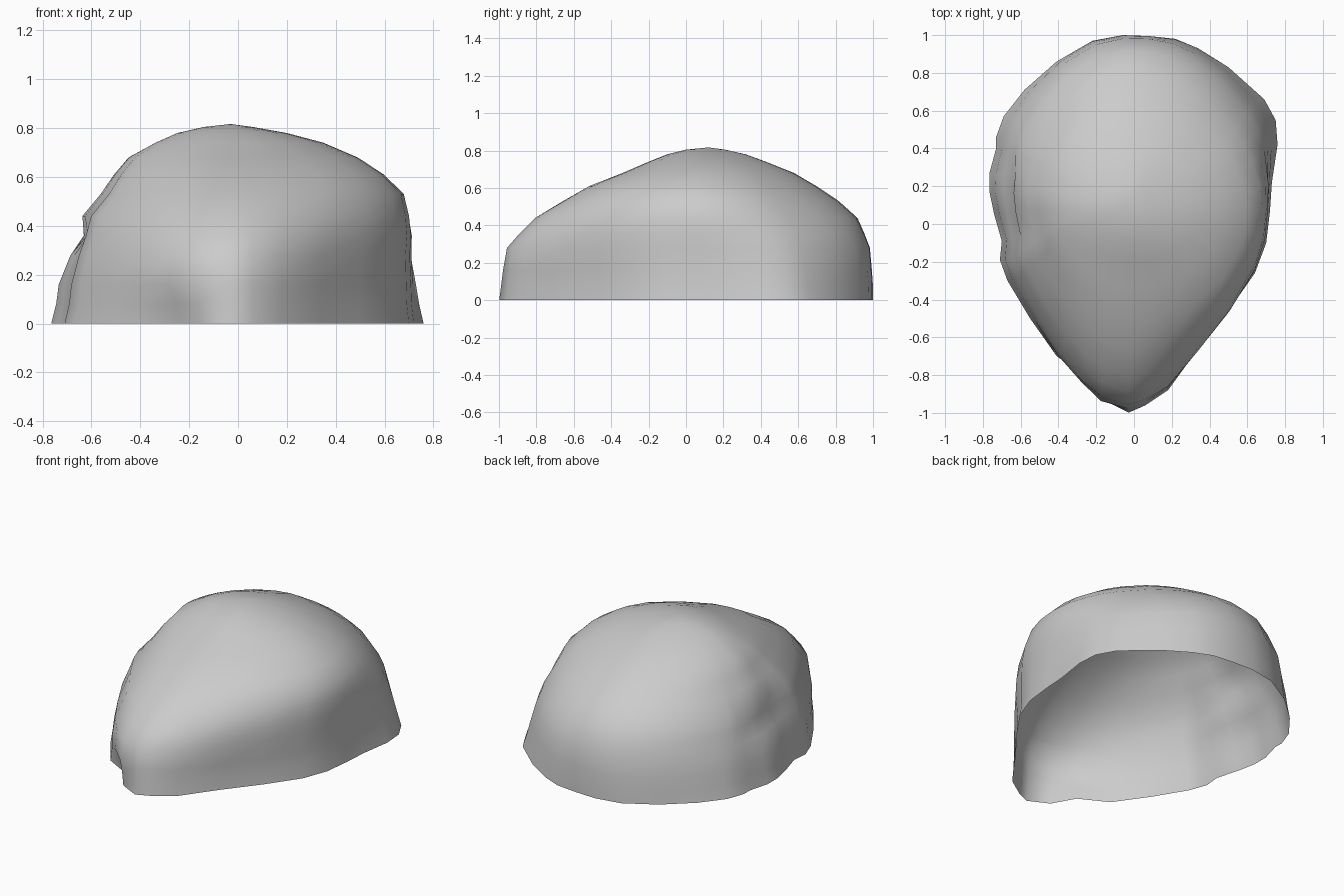
import bpy, bmesh
from math import exp, hypot

if "Cube" in bpy.data.objects:
    bpy.data.objects.remove(bpy.data.objects["Cube"])

# Plan outline of the open rim, clockwise from the narrow front tip
RIM = [(-.03, -1), (-.19, -.97), (-.30, -.86), (-.42, -.71), (-.55, -.5),
       (-.67, -.3), (-.71, -.19), (-.70, -.09), (-.74, .05), (-.765, .17),
       (-.765, .27), (-.73, .40), (-.73, .46), (-.69, .57), (-.58, .71),
       (-.41, .86), (-.22, .97), (-.06, 1), (.08, .995), (.22, .98),
       (.34, .93), (.50, .83), (.69, .66), (.75, .55), (.76, .42),
       (.73, .22), (.72, .07), (.70, -.1), (.64, -.26), (.5, -.46),
       (.34, -.66), (.18, -.88), (.06, -.96)]

# Section extents: z, left, right, front, back
LEVELS = [(0, -.765, .76, -1, 1), (.08, -.745, .75, -.99, 1),
          (.16, -.735, .745, -.98, .995),
          (.28, -.70, .735, -.96, .985), (.36, -.67, .735, -.89, .955),
          (.44, -.645, .72, -.81, .92), (.53, -.565, .69, -.66, .82),
          (.61, -.51, .60, -.52, .70), (.68, -.45, .49, -.34, .58),
          (.74, -.34, .35, -.2, .43), (.78, -.25, .2, -.1, .32),
          (.805, -.14, .06, 0, .21)]
APEX_Y = .1


def section_point(x, y, z, left, right, front, back):
    # Rim outline in unit coordinates, eased into a rounded section towards the top
    u = x / .765 if x < 0 else x / .76
    v = (y - APEX_Y) / (1 + APEX_Y if y < APEX_Y else 1 - APEX_Y)
    r = hypot(u, v)
    t = min(1, z / .42) if r > 1 else min(1, (z / (.64 if x > 0 else .75)) ** 2)
    # Fullness of each diagonal quarter
    if v > 0:
        bulge = -.06 if u > 0 else -.01
        bulge *= min(1, max(0, (z - .3) / .2))
    else:
        bulge = .02 if u > 0 else -.04
    goal = 1 + bulge * 2 * abs(u * v) / r ** 2
    k = (r + (goal - r) * t) / r
    px = u * k * (-left if x < 0 else right)
    py = APEX_Y + v * k * (APEX_Y - front if y < APEX_Y else back - APEX_Y)
    # Pinched dent on the left side
    if x < -.5:
        px += .05 * exp(-((py - .14) / .16) ** 2 - ((z - .35) / .06) ** 2)
    # Rim tucked in at the front left
    tuck = .10 * exp(-((px + .27) / .13) ** 2 - ((py + .86) / .2) ** 2 - (z / .11) ** 2)
    return px + .7 * tuck, py + .7 * tuck, z


# Lofted shell, open underneath
bm = bmesh.new()
rings = [[bm.verts.new(section_point(x, y, *level)) for x, y in RIM] for level in LEVELS]
n = len(RIM)
for low, high in zip(rings, rings[1:]):
    for i in range(n):
        j = (i + 1) % n
        bm.faces.new((low[j], low[i], high[i], high[j]))
apex = bm.verts.new((-.03, APEX_Y + .02, .817))
for i in range(n):
    bm.faces.new((rings[-1][(i + 1) % n], rings[-1][i], apex))
bm.normal_update()
if apex.normal.z < 0:
    bmesh.ops.reverse_faces(bm, faces=bm.faces)
for f in bm.faces:
    f.smooth = True

mesh = bpy.data.meshes.new("dome_shell")
bm.to_mesh(mesh)
bm.free()
shell = bpy.data.objects.new("dome_shell", mesh)
bpy.context.collection.objects.link(shell)
